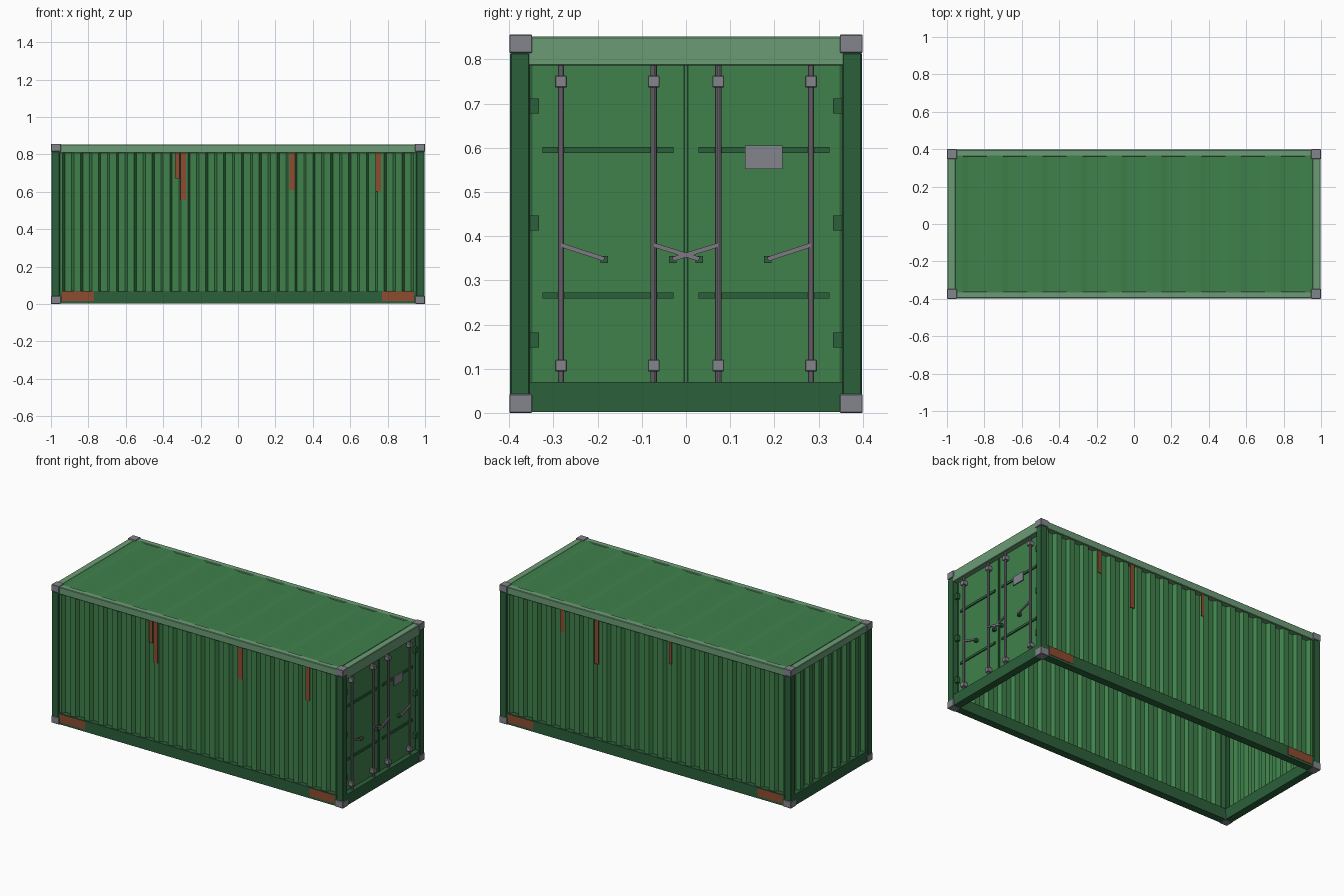
import bpy
from math import atan2, hypot
from mathutils import Vector

cube = bpy.data.objects.get("Cube")
if cube:
    bpy.data.objects.remove(cube)


def material(name, rgb):
    m = bpy.data.materials.new(name)
    m.use_nodes = True
    m.diffuse_color = (*rgb, 1)
    m.node_tree.nodes["Principled BSDF"].inputs["Base Color"].default_value = (*rgb, 1)
    return m


PANEL = material("panel green", (0.05, 0.22, 0.07))
FRAME = material("dark frame green", (0.025, 0.115, 0.043))
RAIL = material("pale rail green", (0.15, 0.33, 0.18))
STEEL = material("casting grey", (0.23, 0.235, 0.26))
ROD = material("rod grey", (0.2, 0.19, 0.22))
RUST = material("rust", (0.27, 0.07, 0.03))

L, W, H = 1.0, 0.4, 0.856          # half length, half width, height
SILL, EAVE = 0.07, 0.808           # wall bottom and top


def mesh_object(name, verts, faces, mat):
    me = bpy.data.meshes.new(name)
    me.from_pydata(verts, [], faces)
    me.materials.append(mat)
    ob = bpy.data.objects.new(name, me)
    bpy.context.collection.objects.link(ob)
    return ob


def box(name, x, y, z, mat, bevel=0):
    """Box from (low, high) ranges on each axis."""
    bpy.ops.mesh.primitive_cube_add(size=1)
    ob = bpy.context.object
    ob.name = name
    for v in ob.data.vertices:
        v.co = [r[0] if c < 0 else r[1] for c, r in zip(v.co, (x, y, z))]
    ob.data.materials.append(mat)
    if bevel:
        mod = ob.modifiers.new("edge", "BEVEL")
        mod.width, mod.segments = bevel, 1
    return ob


def around(c, half):
    return (c - half, c + half)


def span(sign, a, b):
    return tuple(sorted((sign * a, sign * b)))


def trapezoid(start, end, count, slant, depth):
    """Corrugation outline: (distance along, inward offset) pairs."""
    pitch = (end - start) / count
    flat = pitch / 2 - slant
    pts = [(start, 0)]
    for i in range(count):
        s = start + i * pitch + flat / 2
        pts += [(s, 0), (s + slant, depth), (s + slant + flat, depth), (s + 2 * slant + flat, 0)]
    return pts + [(end, 0)]


def sheet(name, outline, low, high, place, mat):
    """Sweep an outline between two levels."""
    n = len(outline)
    verts = [place(s, d, h) for h in (low, high) for s, d in outline]
    faces = [(i, i + 1, n + i + 1, n + i) for i in range(n - 1)]
    return mesh_object(name, verts, faces, mat)


# Corrugated walls and roof
side_outline = trapezoid(-0.955, 0.955, 20, 0.012, 0.022)
for name, s in (("front", -1), ("back", 1)):
    sheet(name + "_wall", side_outline, SILL - 0.01, EAVE + 0.01,
          lambda a, d, h: (a, s * (0.388 - d), h), PANEL)
sheet("end_wall", trapezoid(-0.36, 0.36, 8, 0.012, 0.022), SILL - 0.01, EAVE + 0.01,
      lambda a, d, h: (-0.985 + d, a, h), PANEL)
sheet("roof", trapezoid(-0.955, 0.955, 9, 0.03, 0.006), -0.365, 0.365,
      lambda a, d, h: (a, h, 0.852 - d), PANEL)

# Long rails
for name, s in (("front", -1), ("back", 1)):
    box(name + "_top_rail", (-0.96, 0.96), span(s, 0.36, 0.397), (EAVE, 0.852), RAIL, 0.003)
    box(name + "_bottom_rail", (-0.96, 0.96), span(s, 0.35, 0.396), (0.002, SILL), FRAME)

# End rails, door header and sill
for name, s, low in (("door_header", 1, 0.786), ("end_top_rail", -1, EAVE)):
    box(name, span(s, 0.955, 0.997), (-0.36, 0.36), (low, 0.852), RAIL, 0.003)
for name, s in (("door_sill", 1), ("end_bottom_rail", -1)):
    box(name, span(s, 0.95, 0.996), (-0.36, 0.36), (0.002, SILL), FRAME)

# Corner posts and castings
for sx, ex in ((1, "left"), (-1, "right")):
    for sy, ey in ((-1, "front"), (1, "back")):
        tag = f"{ey}_{ex}_"
        box(tag + "post", span(sx, 0.953, 0.998), span(sy, 0.353, 0.398), (0.04, 0.815), FRAME, 0.003)
        for part, z in (("bottom_casting", (0, 0.043)), ("top_casting", (0.815, H))):
            box(tag + part, span(sx, 0.947, L), span(sy, 0.348, W), z, STEEL, 0.002)

# Doors, with everything on them mirrored across the middle
for s, side in ((-1, "front"), (1, "back")):
    tag = side + "_door_"
    box(tag + "panel", (0.945, 0.966), span(s, 0.005, 0.352), (SILL, 0.786), PANEL)
    box(tag + "gasket", (0.95, 0.969), span(s, 0.002, 0.007), (SILL, 0.786), FRAME)
    box(tag + "edge", (0.95, 0.968), span(s, 0.347, 0.355), (SILL, 0.786), FRAME)
    for z in (0.266, 0.595):
        box(tag + "rib", (0.96, 0.973), span(s, 0.028, 0.325), around(z, 0.007), FRAME)
    for z in (0.165, 0.43, 0.695):
        box(tag + "hinge", (0.96, 0.985), span(s, 0.333, 0.356), around(z, 0.017), FRAME)
    for y, reach in ((0.073, -0.03), (0.283, 0.185)):
        # Locking rod
        bpy.ops.mesh.primitive_cylinder_add(vertices=10, radius=0.007, depth=0.716,
                                            location=(0.981, s * y, 0.428))
        rod = bpy.context.object
        rod.name = tag + "lock_rod"
        rod.data.materials.append(ROD)
        bpy.ops.object.shade_smooth_by_angle()
        for z in (0.107, 0.75):
            box(tag + "rod_bracket", (0.964, 0.993), around(s * y, 0.0135), around(z, 0.0135), STEEL, 0.002)
        # Slanted handle and its catch
        a, b = Vector((0.987, s * y, 0.38)), Vector((0.987, s * reach, 0.348))
        d = b - a
        handle = box(tag + "handle", around(0, 0.004), around(0, hypot(d.y, d.z) / 2),
                     around(0, 0.005), ROD)
        handle.location = (a + b) / 2
        handle.rotation_euler.x = atan2(d.z, d.y)
        box(tag + "handle_catch", (0.964, 0.984), around(s * reach, 0.009), around(0.347, 0.008), FRAME)
box("door_gap", (0.945, 0.962), (-0.006, 0.006), (SILL, 0.786), PANEL)
box("data_plate", (0.972, 0.978), (0.133, 0.218), (0.552, 0.605), STEEL)

# Rust streaks below the top rails: side, centre, half width, lower end
streaks = ((-1, -0.325, 0.012, 0.67), (-1, -0.292, 0.015, 0.555), (-1, 0.29, 0.015, 0.61),
           (-1, 0.75, 0.015, 0.6), (1, 0.575, 0.011, 0.67), (1, 0.34, 0.015, 0.535),
           (1, -0.165, 0.009, 0.67))
for s, x, half, low in streaks:
    box("rust_streak", around(x, half), span(s, 0.387, 0.391), (low, EAVE), RUST)

# Rust patches at the ends of the bottom rails
for sx in (-1, 1):
    for sy in (-1, 1):
        box("rust_patch", span(sx, 0.77, 0.94), span(sy, 0.394, 0.398), (0.016, 0.067), RUST)
